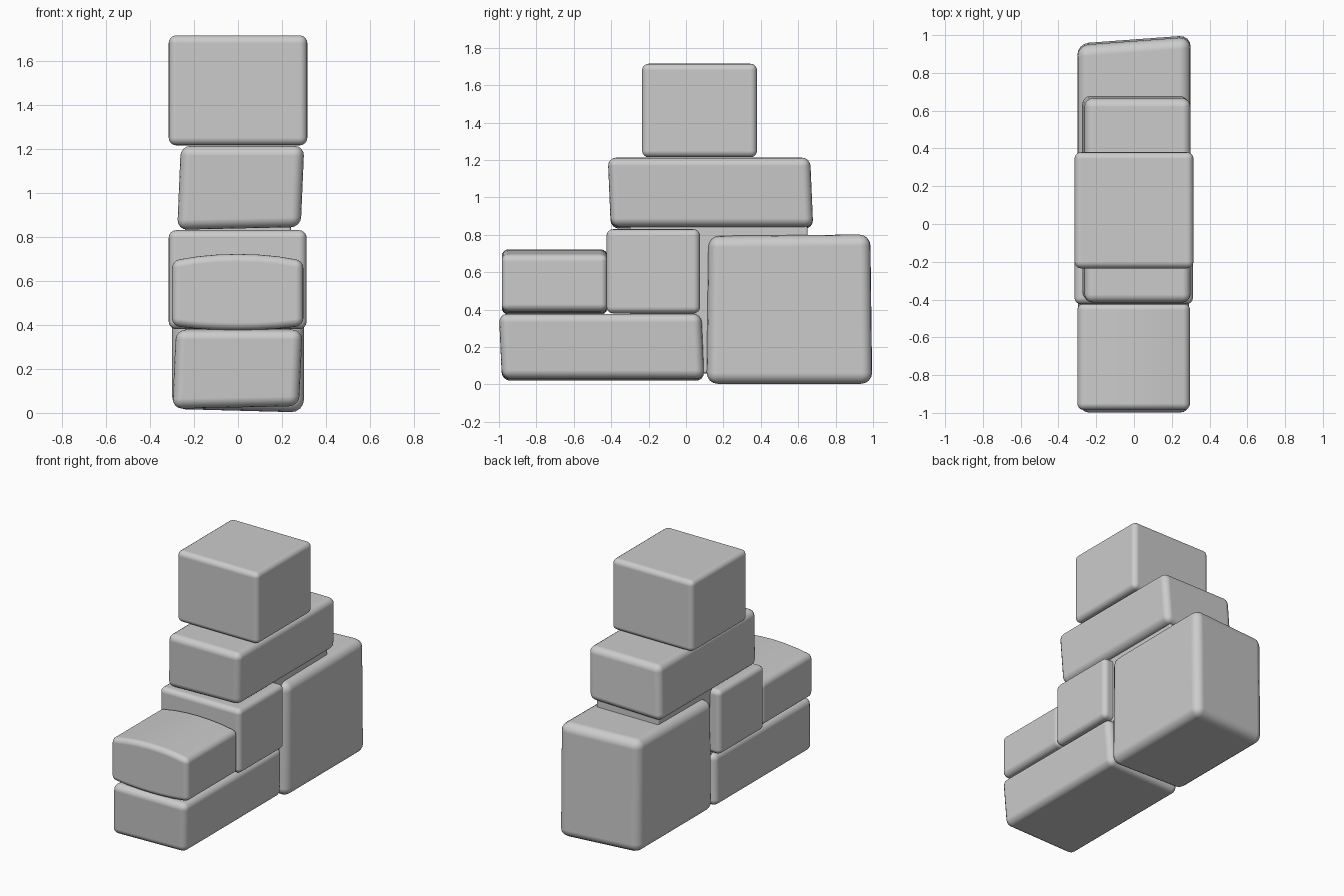
import bpy, bmesh

if "Cube" in bpy.data.objects:
    bpy.data.objects.remove(bpy.data.objects["Cube"])


def stone(name, x, y, z, radius=0.04, warp=None, cuts=()):
    """Rounded block between the given x, y and z limits, optionally warped."""
    bm = bmesh.new()
    bmesh.ops.create_cube(bm, size=2)
    for c in cuts:
        geom = bm.verts[:] + bm.edges[:] + bm.faces[:]
        bmesh.ops.bisect_plane(bm, geom=geom, plane_co=(c, 0, 0), plane_no=(1, 0, 0))
    for v in bm.verts:
        u = v.co.copy()
        for i, (lo, hi) in enumerate((x, y, z)):
            v.co[i] = (lo + hi) / 2 + u[i] * (hi - lo) / 2
        if warp:
            dx, dy, dz = warp(*u)
            v.co.x += dx
            v.co.y += dy
            v.co.z += dz
    mesh = bpy.data.meshes.new(name)
    bm.to_mesh(mesh)
    bm.free()
    obj = bpy.data.objects.new(name, mesh)
    bpy.context.collection.objects.link(obj)
    for p in mesh.polygons:
        p.use_smooth = True
    mod = obj.modifiers.new("rounding", "BEVEL")
    mod.width = radius
    mod.segments = 4
    mod.limit_method = "ANGLE"
    mod.harden_normals = True
    return obj


def skew(u, v, w):
    """Lean shared by the two long stones."""
    return (0.008 * w, -0.008 * w, 0.006 * u * (w < 0))


def crown(u, v, w):
    """Domed top and bottom of the front stone."""
    return (0, 0, -0.03 * u * u * w if w > 0 else 0.02 * u * u)


def wedge(u, v, w):
    """Slanted back and tilted base of the big stone."""
    back = 0.022 * (u - 1) - 0.01 * (w > 0) if v > 0 else 0.005 * w
    return (0, back, 0.008 * (1 - u) if w < 0 else 0.004 * v)


# Stacked stones
stone("top_stone", (-0.315, 0.315), (-0.235, 0.38), (1.215, 1.715), 0.035)
stone("upper_long_stone", (-0.268, 0.293), (-0.41, 0.672), (0.838, 1.213), 0.045, skew)
stone("middle_stone", (-0.315, 0.312), (-0.425, 0.075), (0.38, 0.83), 0.035)
stone("front_stone", (-0.3, 0.297), (-0.985, -0.42), (0.375, 0.722), 0.035,
      crown, (-0.6, -0.3, 0, 0.3, 0.6))
stone("lower_long_stone", (-0.29, 0.285), (-0.992, 0.09), (0.025, 0.378), 0.045, skew)
stone("big_stone", (-0.3, 0.3), (0.115, 1.0), (0.002, 0.798), 0.06, wedge)

# Recessed filler closing the joints
stone("joint_filler", (-0.24, 0.24), (-0.3, 0.65), (0.06, 0.86), 0.01)
